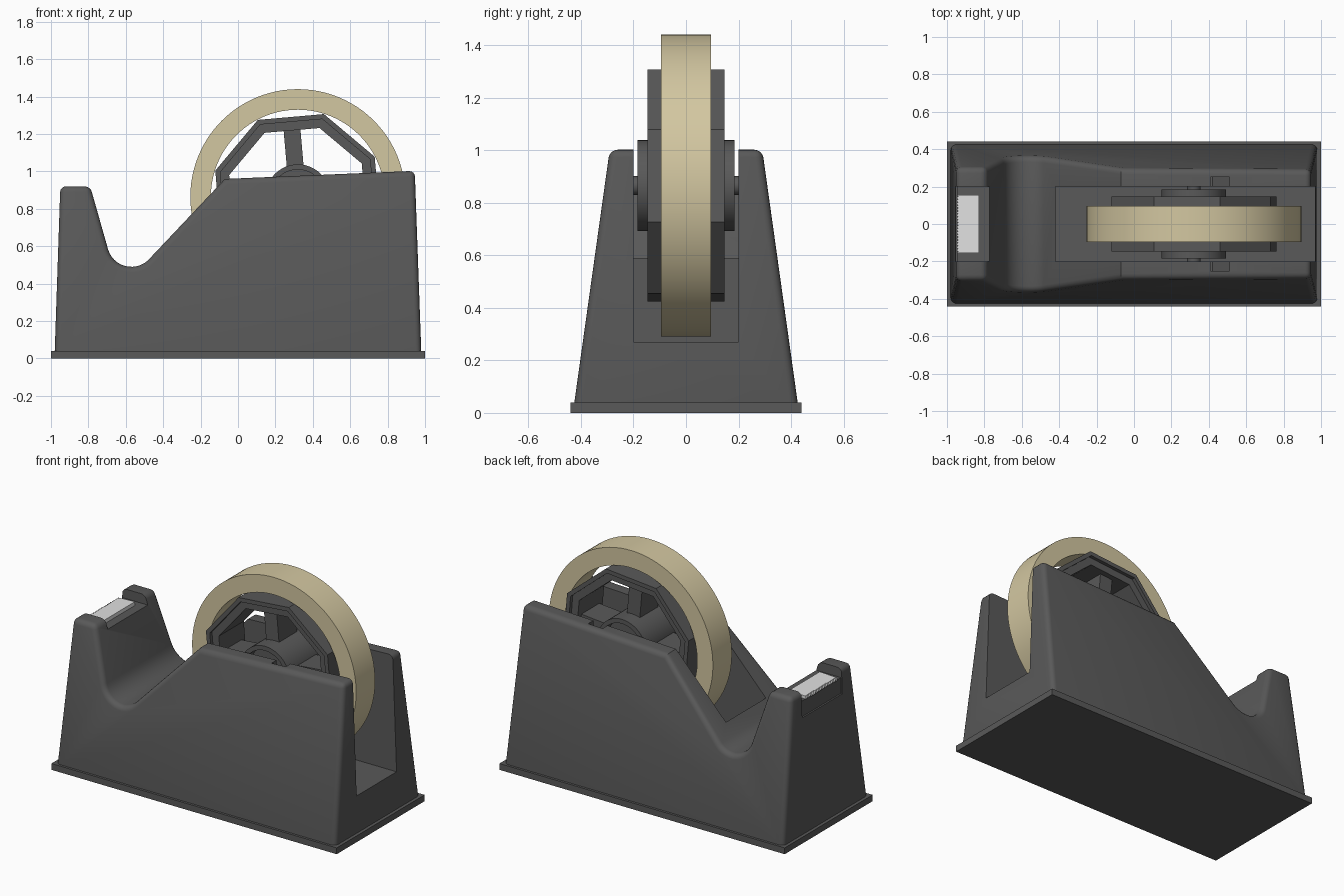
import bpy, bmesh, math

if "Cube" in bpy.data.objects:
    bpy.data.objects.remove(bpy.data.objects["Cube"])

CX, CZ = 0.32, 0.865          # wheel axis position


def material(name, rgb):
    m = bpy.data.materials.new(name)
    m.diffuse_color = (*rgb, 1)
    m.use_nodes = True
    m.node_tree.nodes["Principled BSDF"].inputs["Base Color"].default_value = m.diffuse_color
    return m


DARK = material("dark grey plastic", (0.1, 0.1, 0.1))
TAPE = material("tan tape", (0.65, 0.57, 0.355))
STEEL = material("light steel", (0.75, 0.75, 0.75))


def finish(name, bm, mat):
    bmesh.ops.recalc_face_normals(bm, faces=bm.faces)
    me = bpy.data.meshes.new(name)
    bm.to_mesh(me)
    bm.free()
    ob = bpy.data.objects.new(name, me)
    bpy.context.collection.objects.link(ob)
    me.materials.append(mat)
    return ob


def activate(ob):
    bpy.ops.object.select_all(action='DESELECT')
    ob.select_set(True)
    bpy.context.view_layer.objects.active = ob


def smooth(ob, deg=30):
    activate(ob)
    bpy.ops.object.shade_smooth_by_angle(angle=math.radians(deg))


def prism(name, pts, width, mat=DARK):
    """Extrude an xz outline along y; width(z) gives the half width."""
    bm = bmesh.new()
    a = [bm.verts.new((x, -width(z), z)) for x, z in pts]
    b = [bm.verts.new((x, width(z), z)) for x, z in pts]
    bm.faces.new(a)
    bm.faces.new(b)
    n = len(pts)
    for i in range(n):
        j = (i + 1) % n
        bm.faces.new((a[i], a[j], b[j], b[i]))
    return finish(name, bm, mat)


def box(name, x0, x1, hy, z0, z1, mat=DARK):
    return prism(name, [(x0, z0), (x1, z0), (x1, z1), (x0, z1)], lambda z: hy, mat)


def lathe(name, section, n, start=0.0, mat=DARK):
    """Turn a closed (radius, y) section around the wheel axis."""
    bm = bmesh.new()
    rows = []
    for i in range(n):
        t = math.radians(start) + 2 * math.pi * i / n
        rows.append([bm.verts.new((CX + r * math.cos(t), y, CZ + r * math.sin(t)))
                     for r, y in section])
    k = len(section)
    for i in range(n):
        p, q = rows[i], rows[(i + 1) % n]
        for j in range(k):
            m = (j + 1) % k
            bm.faces.new((p[j], p[m], q[m], q[j]))
    return finish(name, bm, mat)


def tube(name, r0, r1, hy, n, start=0.0, mat=DARK):
    return lathe(name, [(r0, -hy), (r1, -hy), (r1, hy), (r0, hy)], n, start, mat)


def apply_mod(ob, mod):
    activate(ob)
    bpy.ops.object.modifier_apply(modifier=mod.name)


def cut(ob, cutter):
    m = ob.modifiers.new("cut", 'BOOLEAN')
    m.operation, m.solver, m.object = 'DIFFERENCE', 'EXACT', cutter
    apply_mod(ob, m)
    bpy.data.objects.remove(cutter)


# base plate
box("base_plate", -1, 1, 0.44, 0, 0.04)

# tapered body with a rounded valley between cutter head and tape housing
valley = [(-0.57 + 0.13 * math.cos(math.radians(a)), 0.62 + 0.13 * math.sin(math.radians(a)))
          for a in [196 + 117 * i / 12 for i in range(13)]]
outline = ([(-0.981, 0.005), (-0.95, 0.92), (-0.79, 0.92)] + valley +
           [(-0.07, 0.96), (0.945, 1.003), (0.981, 0.005)])
body = prism("body", outline, lambda z: 0.425 - 0.14 * (z - 0.04))
bev = body.modifiers.new("round", 'BEVEL')
bev.width, bev.segments = 0.03, 4
bev.limit_method, bev.angle_limit = 'ANGLE', math.radians(60)
apply_mod(body, bev)

# wheel slot, cutter head notch, front groove, axle guides
cut(body, box("slot_cutter", -0.42, 1.2, 0.2, 0.27, 1.3))
cut(body, box("notch_cutter", -1.1, -0.7, 0.2, 0.86, 1.1))
cut(body, box("groove_cutter", -1.1, -0.945, 0.2, 0.76, 1.1))
cut(body, prism("guide_cutter", [(0.28, 0.825), (0.42, 0.825), (0.51, 0.91), (0.51, 1.2),
                                 (0.41, 1.2), (0.41, 0.905), (0.28, 0.905)], lambda z: 0.25))
smooth(body)

# toothed cutting blade in the head notch
bm = bmesh.new()
teeth = 20
edge = [(-0.95 + 0.01 * (i % 2), -0.155 + 0.31 * i / (2 * teeth)) for i in range(2 * teeth + 1)]
loop = edge + [(-0.83, 0.155), (-0.83, -0.155)]
face = bm.faces.new([bm.verts.new((x, y, 0.858)) for x, y in loop])
ext = bmesh.ops.extrude_face_region(bm, geom=[face])
for v in ext["geom"]:
    if isinstance(v, bmesh.types.BMVert):
        v.co.z = 0.878 + 0.05 * (v.co.x + 0.95)
finish("blade", bm, STEEL)

# tape roll
smooth(tube("tape_roll", 0.465, 0.575, 0.095, 96, mat=TAPE))

# octagonal wheel rim with recessed inner band
lathe("wheel_rim", [(0.385, -0.125), (0.435, -0.125), (0.435, -0.147), (0.463, -0.147),
                    (0.463, 0.147), (0.435, 0.147), (0.435, 0.125), (0.385, 0.125)], 8, 27.5)

# four spokes
for i in range(4):
    t = math.radians(5 + 90 * i)
    c, s = math.cos(t), math.sin(t)
    pts = [(CX + r * c - w * s, CZ + r * s + w * c)
           for r, w in ((0.15, -0.045), (0.37, -0.045), (0.37, 0.045), (0.15, 0.045))]
    prism(f"spoke_{i + 1}", pts, lambda z: 0.09)

# hub barrel, inner web and axle
smooth(tube("hub_barrel", 0.145, 0.173, 0.185, 48))
smooth(tube("hub_web", 0.03, 0.15, 0.12, 48))
smooth(tube("axle", 0.005, 0.036, 0.245, 24))
